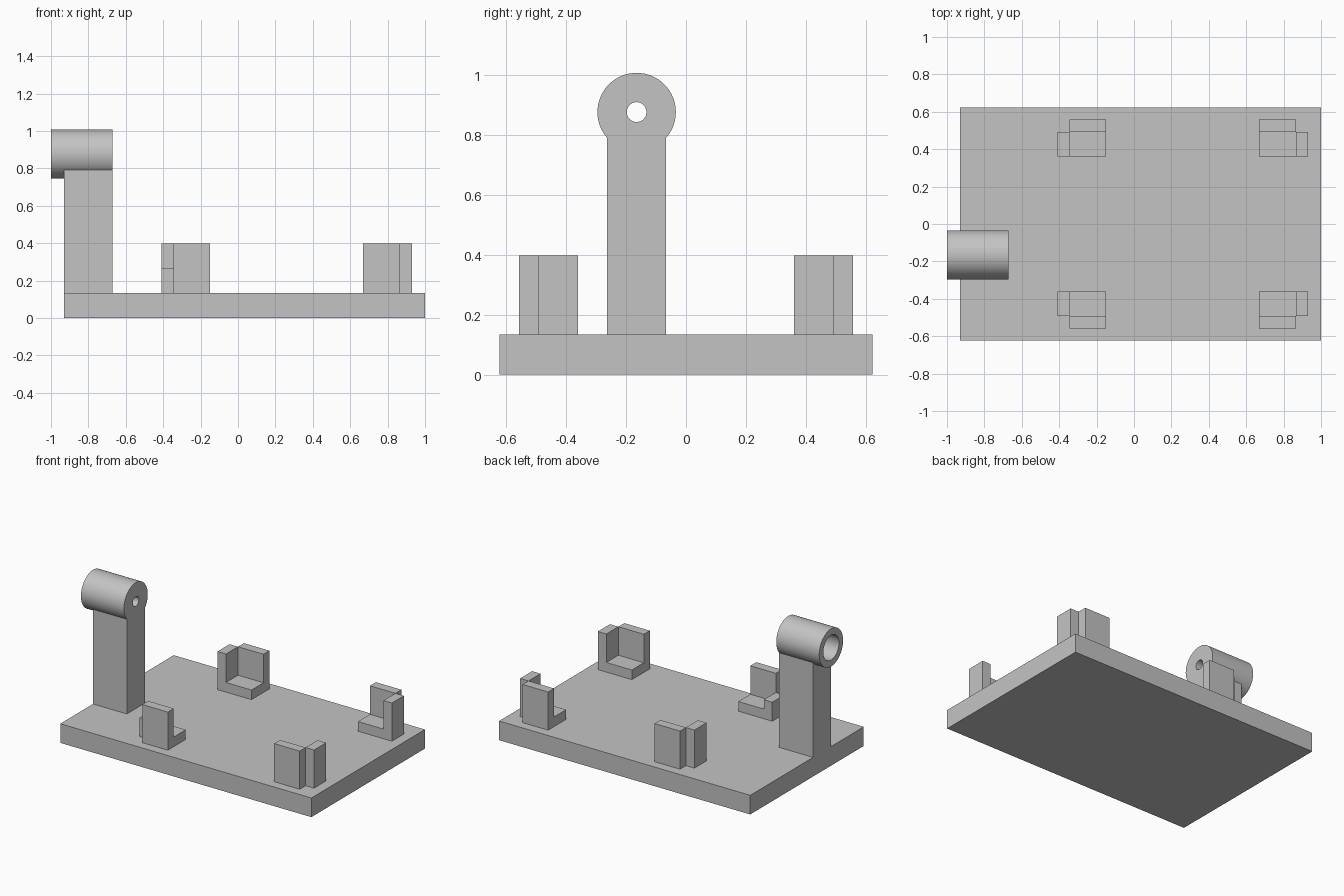
import bpy, bmesh, math
from mathutils import Matrix, Vector

if "Cube" in bpy.data.objects:
    bpy.data.objects.remove(bpy.data.objects["Cube"])

grey = bpy.data.materials.new("light grey")
grey.diffuse_color = (0.55, 0.55, 0.55, 1)
grey.use_nodes = True
grey.node_tree.nodes["Principled BSDF"].inputs["Base Color"].default_value = grey.diffuse_color


def finish(name, bm):
    bmesh.ops.recalc_face_normals(bm, faces=bm.faces)
    mesh = bpy.data.meshes.new(name)
    bm.to_mesh(mesh)
    bm.free()
    mesh.materials.append(grey)
    obj = bpy.data.objects.new(name, mesh)
    bpy.context.collection.objects.link(obj)
    return obj


def add_box(bm, x, y, z):
    size = Vector((abs(x[1] - x[0]), abs(y[1] - y[0]), z[1] - z[0]))
    mid = Vector((sum(x) / 2, sum(y) / 2, sum(z) / 2))
    bmesh.ops.create_cube(bm, size=1, matrix=Matrix.Translation(mid) @ Matrix.Diagonal(size).to_4x4())


TOP = 0.133          # top of the base plate
AX_Y, AX_Z = -0.165, 0.877   # barrel axis

# Base plate
bm = bmesh.new()
add_box(bm, (-0.93, 1.0), (-0.623, 0.623), (0, TOP))
finish("base_plate", bm)

# Post: flat sides, top scooped to meet the barrel
bm = bmesh.new()
profile = [(-0.0985, TOP), (0.0985, TOP)]
for i in range(17):
    a = math.radians(-40 - 100 * i / 16)
    profile.append((0.1285 * math.cos(a), AX_Z + 0.1285 * math.sin(a)))
profile = [(max(-0.0985, min(0.0985, y)), z) for y, z in profile]
face = bm.faces.new([bm.verts.new((-0.93, AX_Y + y, z)) for y, z in profile])
ext = bmesh.ops.extrude_face_region(bm, geom=[face], use_keep_orig=True)
bmesh.ops.translate(bm, vec=(0.26, 0, 0),
                    verts=[v for v in ext["geom"] if isinstance(v, bmesh.types.BMVert)])
finish("post", bm)

# Barrel: lathed ring with a wide bore on the left and a small hole on the right
bm = bmesh.new()
section = [(-1.0, 0.086), (-1.0, 0.131), (-0.67, 0.131), (-0.67, 0.033), (-0.737, 0.033), (-0.737, 0.086)]
verts = [bm.verts.new((x, AX_Y, AX_Z + r)) for x, r in section]
edges = [bm.edges.new((verts[i], verts[(i + 1) % len(verts)])) for i in range(len(verts))]
bmesh.ops.spin(bm, geom=verts + edges, cent=(0, AX_Y, AX_Z), axis=(1, 0, 0),
               angle=math.tau, steps=64, use_merge=True)
bmesh.ops.remove_doubles(bm, verts=bm.verts, dist=0.0005)
barrel = finish("barrel", bm)
bpy.context.view_layer.objects.active = barrel
barrel.select_set(True)
bpy.ops.object.shade_smooth_by_angle(angle=math.radians(30))


# Corner brackets: a low floor and two walls with an open outer corner
def bracket(name, sx, sy, side_top):
    def X(a, b):
        return (0.26 + sx * a, 0.26 + sx * b)

    def Y(a, b):
        return (sy * a, sy * b)

    bm = bmesh.new()
    add_box(bm, X(0.409, 0.605), Y(0.361, 0.493), (TOP, 0.2))       # floor
    add_box(bm, X(0.409, 0.605), Y(0.493, 0.558), (TOP, 0.398))     # front or back wall
    add_box(bm, X(0.605, 0.67), Y(0.361, 0.493), (TOP, side_top))   # side wall
    finish(name, bm)


for sx, side in ((-1, "left"), (1, "right")):
    for sy, end in ((-1, "front"), (1, "back")):
        low = sx < 0 and sy < 0
        bracket(f"corner_bracket_{end}_{side}", sx, sy, 0.265 if low else 0.398)
